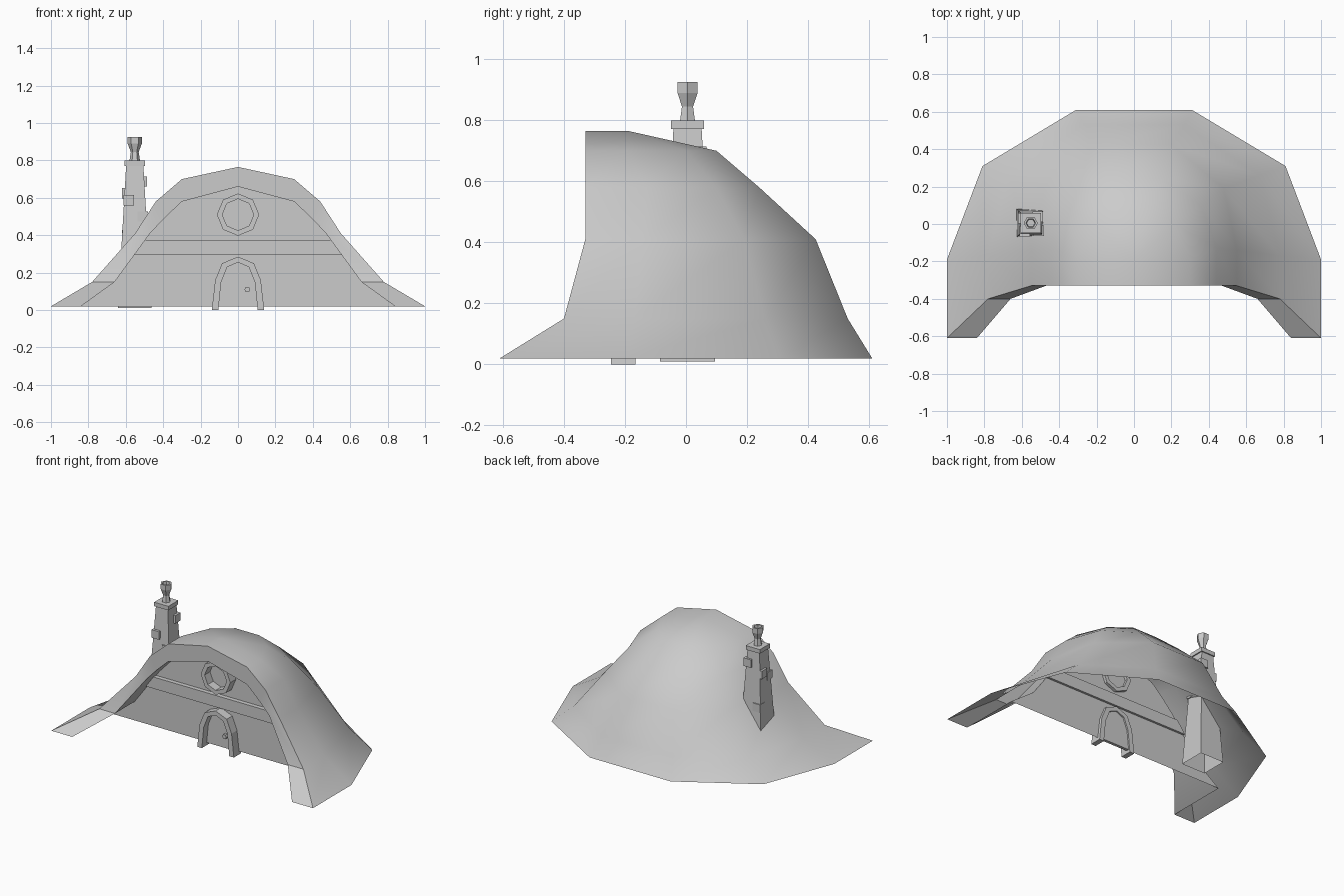
import bpy, bmesh, math

if "Cube" in bpy.data.objects:
    bpy.data.objects.remove(bpy.data.objects["Cube"])


def make(name, verts, faces, smooth=None):
    me = bpy.data.meshes.new(name)
    bm = bmesh.new()
    vs = [bm.verts.new(v) for v in verts]
    for f in faces:
        bm.faces.new([vs[i] for i in f])
    bmesh.ops.recalc_face_normals(bm, faces=bm.faces)
    bm.to_mesh(me)
    bm.free()
    ob = bpy.data.objects.new(name, me)
    bpy.context.collection.objects.link(ob)
    if smooth:
        bpy.ops.object.select_all(action='DESELECT')
        bpy.context.view_layer.objects.active = ob
        ob.select_set(True)
        bpy.ops.object.shade_smooth_by_angle(angle=math.radians(smooth))
    return ob


def mirror(half):
    """Right-half profile from foot to top centre -> full profile."""
    return half + [(-x, z) for x, z in reversed(half) if x > 0]


def prism(name, pts, y0, y1):
    """Extrude an x-z outline along y."""
    n = len(pts)
    verts = [(x, y, z) for y in (y0, y1) for x, z in pts]
    faces = [list(range(n)), list(range(n, 2 * n))]
    faces += [(i, (i + 1) % n, n + (i + 1) % n, n + i) for i in range(n)]
    return make(name, verts, faces)


def band(name, outer, inner, y0, y1, closed):
    """Frame between two matching x-z outlines, extruded along y."""
    n = len(outer)
    verts = [(x, y, z) for pts, y in ((outer, y0), (inner, y0), (inner, y1), (outer, y1)) for x, z in pts]
    faces = []
    for i in range(n if closed else n - 1):
        j = (i + 1) % n
        faces += [(k * n + i, k * n + j, (k + 1) % 4 * n + j, (k + 1) % 4 * n + i) for k in range(4)]
    if not closed:
        faces += [[k * n + e for k in range(4)] for e in (0, n - 1)]
    return make(name, verts, faces)


def tapered(name, cx, cy, levels, sides, rot, caps=(True, True), sx=1, sy=1):
    """Stack of regular rings given as (radius, z)."""
    verts, faces = [], []
    for r, z in levels:
        for k in range(sides):
            a = rot + 2 * math.pi * k / sides
            verts.append((cx + sx * r * math.cos(a), cy + sy * r * math.sin(a), z))
    for i in range(len(levels) - 1):
        for k in range(sides):
            a, b = i * sides + k, i * sides + (k + 1) % sides
            faces.append((a, b, b + sides, a + sides))
    if caps[0]:
        faces.append(list(range(sides)))
    if caps[1]:
        faces.append(list(range(len(verts) - sides, len(verts))))
    return make(name, verts, faces)


def box(name, x, y, z, sx, sy, sz):
    return tapered(name, x, y, [(math.sqrt(.5), z - sz / 2), (math.sqrt(.5), z + sz / 2)],
                   4, math.pi / 4, sx=sx, sy=sy)


# Hill: plan rings (front, side, back corner, back) at each height
rings = [
    (.02, [(1, -.61), (1, -.19), (.81, .31), (.31, .61)]),
    (.15, [(.78, -.40), (.78, -.17), (.67, .26), (.27, .53)]),
    (.41, [(.55, -.33), (.55, -.14), (.48, .19), (.20, .425)]),
    (.58, [(.44, -.33), (.44, -.13), (.36, .10), (.15, .24)]),
    (.70, [(.30, -.33), (.30, -.19), (.22, .00), (.09, .10)]),
]
verts, faces = [], []
for z, half in rings:
    verts += [(x, y, z) for x, y in half + [(-x, y) for x, y in reversed(half)]]
for r in range(4):
    for k in range(7):
        a = r * 8 + k
        faces.append((a, a + 1, a + 9, a + 8))
verts += [(0, -.33, .765), (0, -.19, .765)]
F, B, t = 40, 41, 32
faces += [(t, t + 1, B, F), (t + 6, t + 7, F, B)]
faces += [(t + k, t + k + 1, B) for k in range(1, 6)]
make("hill", verts, faces, 60)

# Arched front rim and the reveal running back to the wall
inner = mirror([(.84, .02), (.66, .15), (.47, .41), (.395, .49), (.30, .58), (0, .66)])
outer_half = [(1, .02, -.61), (.78, .15, -.40), (.55, .41, -.33), (.44, .58, -.33), (.30, .70, -.33), (0, .765, -.33)]
outer = outer_half + [(-x, z, y) for x, z, y in reversed(outer_half[:-1])]
n = len(outer)
verts = [(x, y, z) for x, z, y in outer]
verts += [(p[0], o[2], p[1]) for p, o in zip(inner, outer)]
verts += [(x, -.185, z) for x, z in inner]
faces = [(k * n + i, k * n + i + 1, (k + 1) * n + i + 1, (k + 1) * n + i) for k in (0, 1) for i in range(n - 1)]
make("arch_rim", verts, faces, 25)

# Front wall with cross beam
make("front_wall", [(x, -.185, z) for x, z in inner], [range(n)])
prism("cross_beam", [(.554, .295), (.496, .375), (-.496, .375), (-.554, .295)], -.215, -.17)

# Door frame and knob
band("door_frame", mirror([(.14, 0), (.122, .16), (.085, .25), (0, .285)]),
     mirror([(.105, 0), (.09, .15), (.058, .23), (0, .255)]), -.245, -.165, False)
prism("door", mirror([(.105, .02), (.09, .15), (.058, .23), (0, .255)]), -.195, -.175)
prism("door_knob", [(.05 + .016 * math.cos(k * math.pi / 3), .11 + .016 * math.sin(k * math.pi / 3))
                    for k in range(6)], -.222, -.19)


# Octagonal window
def octagon(r):
    return [(r * math.cos(k * math.pi / 4), .51 + r * math.sin(k * math.pi / 4)) for k in range(8)]


band("window_frame", octagon(.113), octagon(.084), -.245, -.165, True)

# Chimney stack, cap, pot and projecting stones
cx, cy, q = -.552, .005, math.sqrt(2)
tapered("chimney_stack", cx, cy, [(.09 * q, .01), (.046 * q, .775)], 4, math.pi / 4, (False, True))
box("chimney_cap", cx, cy, .785, .108, .108, .028)
tapered("chimney_pot", cx, cy, [(.028, .80), (.021, .845), (.038, .89), (.038, .925), (.026, .925), (.022, .90)],
        6, 0)
for x, y, z in [(-.585, -.04, .587), (-.515, .04, .687), (-.592, .03, .625), (-.592, .05, .40), (-.51, -.035, .50)]:
    box("chimney_stone", x, y, z, .056, .056, .055)
